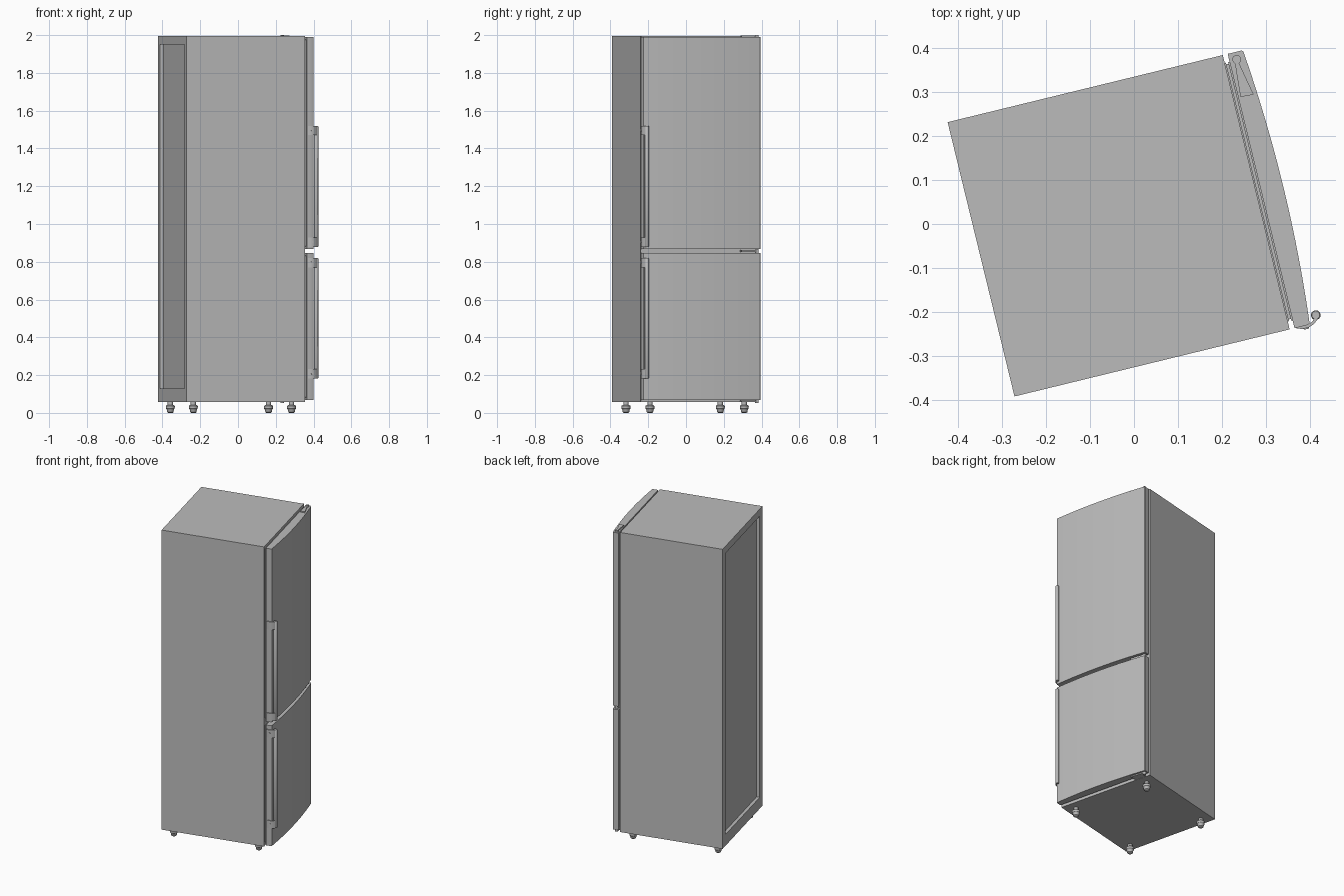
import bpy, bmesh, math
from mathutils import Matrix, Vector

if "Cube" in bpy.data.objects:
    bpy.data.objects.remove(bpy.data.objects["Cube"])

# The cabinet is turned 13.7 degrees; local x = door direction, y = hinge side
PLACE = Matrix.Translation((-0.035, -0.004, 0)) @ Matrix.Rotation(math.radians(13.7), 4, 'Z')


def material(name, v):
    m = bpy.data.materials.new(name)
    m.diffuse_color = (v, v, v, 1)
    m.use_nodes = True
    m.node_tree.nodes["Principled BSDF"].inputs["Base Color"].default_value = m.diffuse_color
    return m


GREY = material("light_grey", 0.5)


def finish(name, bm, smooth=None):
    bmesh.ops.recalc_face_normals(bm, faces=bm.faces)
    me = bpy.data.meshes.new(name)
    bm.to_mesh(me)
    bm.free()
    ob = bpy.data.objects.new(name, me)
    bpy.context.collection.objects.link(ob)
    me.materials.append(GREY)
    ob.matrix_world = PLACE
    if smooth:
        bpy.ops.object.select_all(action='DESELECT')
        ob.select_set(True)
        bpy.context.view_layer.objects.active = ob
        bpy.ops.object.shade_smooth_by_angle(angle=math.radians(smooth))
    return ob


def add_box(bm, x0, x1, y0, y1, z0, z1):
    vs = bmesh.ops.create_cube(bm, size=1)['verts']
    for v in vs:
        v.co = Vector((x0 if v.co.x < 0 else x1, y0 if v.co.y < 0 else y1,
                       z0 if v.co.z < 0 else z1))


def add_prism(bm, pts, z0, z1):
    lo = [bm.verts.new((x, y, z0)) for x, y in pts]
    hi = [bm.verts.new((x, y, z1)) for x, y in pts]
    n = len(pts)
    bm.faces.new(lo[::-1])
    bm.faces.new(hi)
    for i in range(n):
        bm.faces.new((lo[i], lo[(i + 1) % n], hi[(i + 1) % n], hi[i]))


def add_lathe(bm, x, y, profile, n=20):
    # profile: (radius, z) from bottom to top, capped at both ends
    rings = [[bm.verts.new((x + r * math.cos(2 * math.pi * i / n),
                            y + r * math.sin(2 * math.pi * i / n), z)) for i in range(n)]
             for r, z in profile]
    for a, b in zip(rings, rings[1:]):
        for i in range(n):
            bm.faces.new((a[i], a[(i + 1) % n], b[(i + 1) % n], b[i]))
    bm.faces.new(rings[0][::-1])
    bm.faces.new(rings[-1])


# Cabinet with a recessed rear panel
bm = bmesh.new()
add_box(bm, -0.3225, 0.3225, -0.3215, 0.3215, 0.057, 1.996)
bm.normal_update()
back = min(bm.faces, key=lambda f: f.calc_center_median().x)
bmesh.ops.inset_individual(bm, faces=[back], thickness=0.04)
for v in back.verts:
    v.co.y = math.copysign(0.278, v.co.y)
    v.co.z = 0.13 if v.co.z < 1 else 1.95
rec = bmesh.ops.extrude_discrete_faces(bm, faces=[back])['faces'][0]
for v in rec.verts:
    v.co.x += 0.02
finish("cabinet", bm)


# Bowed doors, slightly chamfered at the two ends
def door(name, z0, z1):
    pts = [(0.334, 0.3215), (0.334, -0.3215), (0.364, -0.3215)]
    n = 20
    for i in range(n + 1):
        t = -1 + 2 * i / n
        pts.append((0.370 + 0.0155 * (1 - t * t), 0.3185 * t))
    pts.append((0.366, 0.3215))
    bm = bmesh.new()
    add_prism(bm, pts, z0, z1)
    finish(name, bm, 30)


# Ribbed door seals
def seal(name, z0, z1):
    bm = bmesh.new()
    for x0, x1, m in ((0.3215, 0.3255, 0), (0.3255, 0.3305, 0.004), (0.3305, 0.335, 0)):
        y, a, b, w = 0.303 - m, z0 + m, z1 - m, 0.02
        add_box(bm, x0, x1, -y, y, a, a + w)
        add_box(bm, x0, x1, -y, y, b - w, b)
        add_box(bm, x0, x1, -y, -y + w, a + w, b - w)
        add_box(bm, x0, x1, y - w, y, a + w, b - w)
    finish(name, bm)


# Handles: round bar held by two curved brackets that wrap the door edge
def handle(name, z0, z1):
    bm = bmesh.new()
    add_lathe(bm, 0.388, -0.304, [(0.009, z0), (0.011, z0 + 0.003),
                                  (0.011, z1 - 0.003), (0.009, z1)])
    finish(name + "_bar", bm, 40)
    bm = bmesh.new()
    prof = [(0.338, -0.3205), (0.338, -0.3235), (0.352, -0.3275), (0.366, -0.3275),
            (0.379, -0.323), (0.390, -0.314), (0.386, -0.306), (0.378, -0.316),
            (0.366, -0.3205)]
    for a in (z0, z1 - 0.05):
        add_prism(bm, prof, a, a + 0.05)
        # screw cap on each bracket
        bmesh.ops.create_cone(bm, cap_ends=True, segments=16, radius1=0.006, radius2=0.006,
                              depth=0.004, matrix=Matrix.Translation((0.36, -0.328, a + 0.027))
                              @ Matrix.Rotation(math.pi / 2, 4, 'X'))
    finish(name + "_brackets", bm, 35)


for part, z0, z1, h0, h1 in (("fridge", 0.868, 1.990, 0.878, 1.52),
                             ("freezer", 0.067, 0.846, 0.183, 0.82)):
    door(part + "_door", z0, z1)
    seal(part + "_seal", z0 + 0.012, z1 - 0.012)
    handle(part + "_handle", h0, h1)

# Hinges: tapered plate with a pin, at the top, between the doors and below
for name, z0, z1 in (("top_hinge", 1.989, 1.997), ("middle_hinge", 0.852, 0.862),
                     ("bottom_hinge", 0.058, 0.065)):
    bm = bmesh.new()
    add_prism(bm, [(0.32, 0.219), (0.369, 0.217), (0.362, 0.30), (0.357, 0.312),
                   (0.345, 0.312), (0.336, 0.30), (0.32, 0.29)] if name != "top_hinge" else
              [(0.339, 0.219), (0.3695, 0.2176), (0.354, 0.296), (0.345, 0.296)], z0, z1)
    add_lathe(bm, 0.351, 0.3045, [(0.010, z0 - 0.006), (0.010, z1 + 0.003)])
    finish(name, bm, 40)

# Levelling feet: collar, neck and rounded pad
bm = bmesh.new()
for x in (-0.27, 0.265):
    for y in (-0.257, 0.257):
        add_lathe(bm, x, y, [(0.012, 0), (0.017, 0.004), (0.019, 0.018), (0.023, 0.022),
                             (0.024, 0.036), (0.021, 0.040), (0.014, 0.042), (0.014, 0.06)])
finish("levelling_feet", bm, 40)
